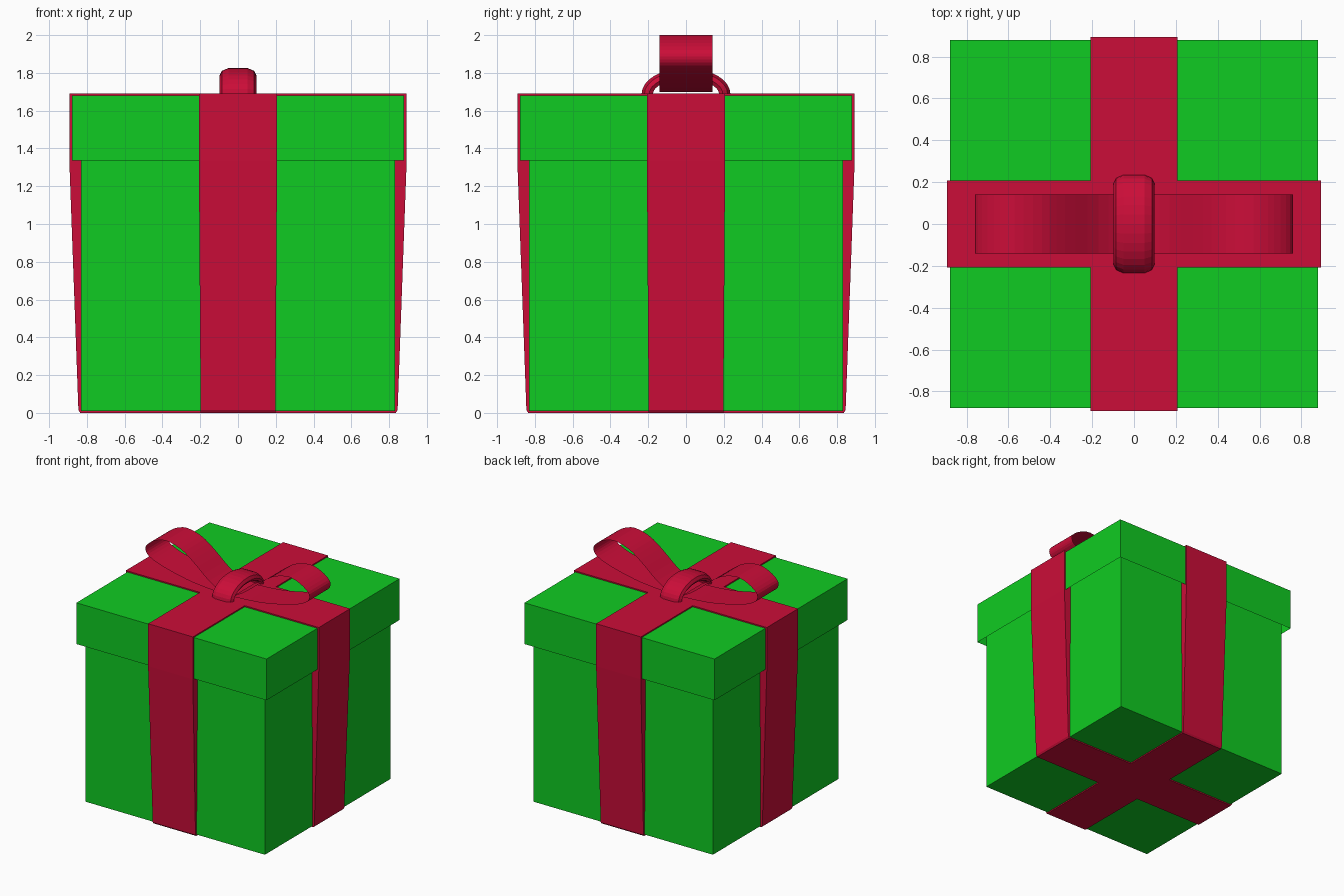
import bpy, bmesh, math

if "Cube" in bpy.data.objects:
    bpy.data.objects.remove(bpy.data.objects["Cube"], do_unlink=True)


def material(name, colour):
    m = bpy.data.materials.new(name)
    m.use_nodes = True
    m.diffuse_color = colour
    m.node_tree.nodes["Principled BSDF"].inputs["Base Color"].default_value = colour
    return m


GREEN = material("wrapping green", (0.005, 0.60, 0.016, 1))
RED = material("ribbon red", (0.60, 0.004, 0.04, 1))


def add_object(name, bm, mat):
    mesh = bpy.data.meshes.new(name)
    bm.to_mesh(mesh)
    bm.free()
    mesh.materials.append(mat)
    ob = bpy.data.objects.new(name, mesh)
    bpy.context.collection.objects.link(ob)
    return ob


def box(name, half, z0, z1, open_bottom=False):
    bm = bmesh.new()
    bmesh.ops.create_cube(bm, size=2)
    for v in bm.verts:
        v.co = (v.co.x * half, v.co.y * half, z1 if v.co.z > 0 else z0)
    if open_bottom:
        under = [f for f in bm.faces if f.normal.z < -0.5]
        bmesh.ops.delete(bm, geom=under, context="FACES")
    return add_object(name, bm, GREEN)


# Box and overhanging hollow lid
box("box_body", 0.83, 0.01, 1.62)
box("box_lid", 0.88, 1.335, 1.68, open_bottom=True)


# Ribbon bands wrapped round the box: (half length, half width, z)
BAND = [(0.835, 0.198, 0), (0.845, 0.198, 0.015), (0.893, 0.207, 1.335), (0.893, 0.207, 1.69)]


def band(name, turn):
    bm = bmesh.new()
    rings = [[bm.verts.new((sx * l, sy * w, z)) for sx, sy in ((-1, -1), (1, -1), (1, 1), (-1, 1))]
             for l, w, z in BAND]
    for a, b in zip(rings, rings[1:]):
        for i in range(4):
            j = (i + 1) % 4
            bm.faces.new((a[i], a[j], b[j], b[i]))
    bm.faces.new(rings[0][::-1])
    bm.faces.new(rings[-1])
    add_object(name, bm, RED).rotation_euler.z = turn


band("ribbon_across", 0)
band("ribbon_front_to_back", math.pi / 2)


# Bow loops: thin strips swept along a teardrop path
LOOP = [(0.05, 1.70), (0.17, 1.77), (0.33, 1.90), (0.44, 1.97), (0.57, 2.0), (0.67, 1.973),
        (0.745, 1.92), (0.757, 1.87), (0.72, 1.825), (0.61, 1.78), (0.43, 1.737),
        (0.27, 1.712), (0.05, 1.698)]


def smooth_path(pts, steps=3):
    out = []
    for i in range(len(pts) - 1):
        p = [pts[max(i - 1, 0)], pts[i], pts[i + 1], pts[min(i + 2, len(pts) - 1)]]
        for s in range(steps):
            t = s / steps
            out.append([b + 0.5 * t * (c - a + t * (2 * a - 5 * b + 4 * c - d + t * (3 * (b - c) + d - a)))
                        for a, b, c, d in zip(*p)])
    return out + [pts[-1]]


def bow_loop(name, side):
    bm = bmesh.new()
    rows = [[bm.verts.new((side * x, y, z)) for y in (-0.14, 0.14)] for x, z in smooth_path(LOOP)]
    for a, b in zip(rows, rows[1:]):
        quad = (a[0], a[1], b[1], b[0])
        bm.faces.new(quad[::-1] if side > 0 else quad)
    bm.normal_update()
    add_object(name, bm, RED)


bow_loop("bow_loop_left", 1)
bow_loop("bow_loop_right", -1)

# Knot: rounded band arched over the middle of the bow
PROFILE = [(-0.085, 0.06), (-0.098, 0.04), (-0.085, 0.015), (-0.05, 0),
           (0.05, 0), (0.085, 0.015), (0.098, 0.04), (0.085, 0.06)]
bm = bmesh.new()
SEGMENTS = 16
rings = []
for k in range(SEGMENTS + 1):
    a = math.pi * k / SEGMENTS
    rings.append([bm.verts.new((x, (0.235 - d) * math.cos(a), 1.688 + (0.138 - d) * math.sin(a)))
                  for x, d in PROFILE])
for a, b in zip(rings, rings[1:]):
    for i in range(len(PROFILE)):
        j = (i + 1) % len(PROFILE)
        bm.faces.new((a[i], a[j], b[j], b[i]))
bmesh.ops.recalc_face_normals(bm, faces=bm.faces[:])
add_object("bow_knot", bm, RED)
